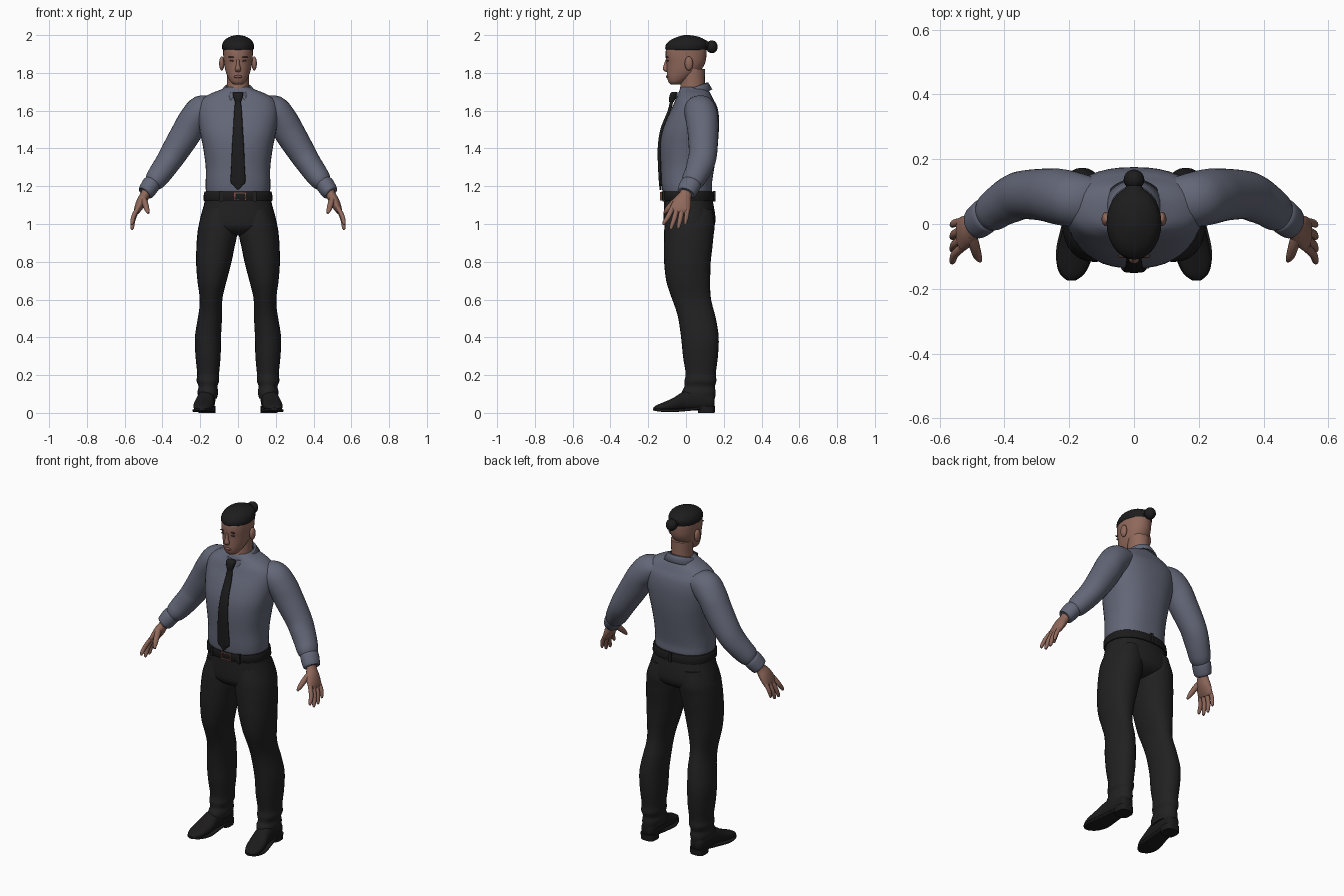
import bpy, bmesh, math
from mathutils import Vector


def material(name, rgb):
    m = bpy.data.materials.new(name)
    m.diffuse_color = (*rgb, 1)
    return m


SKIN = material("skin", (0.28, 0.14, 0.105))
LIP = material("lip", (0.22, 0.09, 0.075))
BROW = material("brow", (0.05, 0.028, 0.022))
HAIR = material("hair", (0.012, 0.012, 0.013))
SHIRT = material("shirt_blue_grey", (0.125, 0.135, 0.185))
TIE = material("tie_black", (0.012, 0.012, 0.013))
TROUSER = material("trouser_black", (0.015, 0.015, 0.015))
LEATHER = material("leather_black", (0.012, 0.011, 0.011))
COPPER = material("buckle_copper", (0.2, 0.09, 0.07))


def finish(name, bm, mat, mirror=False, angle=50):
    bmesh.ops.recalc_face_normals(bm, faces=bm.faces)
    me = bpy.data.meshes.new(name)
    bm.to_mesh(me)
    bm.free()
    me.materials.append(mat)
    me.shade_smooth()
    me.set_sharp_from_angle(angle=math.radians(angle))
    ob = bpy.data.objects.new(name, me)
    bpy.context.collection.objects.link(ob)
    if mirror:
        mod = ob.modifiers.new("mirror", 'MIRROR')
        mod.use_mirror_merge = False
    return ob


def smooth_keys(keys, steps):
    """Catmull-Rom interpolation of key sections."""
    out = []
    for i in range(len(keys) - 1):
        a, b, c, d = (keys[max(0, min(len(keys) - 1, i + k))] for k in (-1, 0, 1, 2))
        for s in range(steps):
            t = s / steps
            out.append([q + 0.5 * t * (r - p + t * (2 * p - 5 * q + 4 * r - s4 + t * (3 * (q - r) + s4 - p)))
                        for p, q, r, s4 in zip(a, b, c, d)])
    return out + [list(keys[-1])]


def loft(name, keys, mat, mirror=False, axis=None, ref=(0, 1, 0), n=28, steps=4, power=2.0):
    """Skin through sections (x, y, z, half_width, half_depth)."""
    rows = smooth_keys(keys, steps)
    pts = [Vector(r[:3]) for r in rows]
    bm = bmesh.new()
    rings = []
    for i, r in enumerate(rows):
        t = Vector(axis) if axis else (pts[min(i + 1, len(pts) - 1)] - pts[max(i - 1, 0)])
        t.normalize()
        v = Vector(ref)
        v = (v - t * v.dot(t)).normalized()
        u = v.cross(t)
        a, b = max(r[3], 0.001), max(r[4], 0.001)
        ring = []
        for j in range(n):
            c, s = math.cos(2 * math.pi * j / n), math.sin(2 * math.pi * j / n)
            cu = math.copysign(abs(c) ** (2 / power), c)
            sv = math.copysign(abs(s) ** (2 / power), s)
            ring.append(bm.verts.new(pts[i] + u * (a * cu) + v * (b * sv)))
        rings.append(ring)
    for lo, hi in zip(rings, rings[1:]):
        for j in range(n):
            k = (j + 1) % n
            bm.faces.new((lo[j], lo[k], hi[k], hi[j]))
    bm.faces.new(rings[0][::-1])
    bm.faces.new(rings[-1])
    return finish(name, bm, mat, mirror)


def body(keys):
    """Centred sections from (z, half_width, front, back)."""
    return [(0, (f + b) / 2, z, w, (b - f) / 2) for z, w, f, b in keys]


def ball(name, loc, size, mat, mirror=False):
    bm = bmesh.new()
    bmesh.ops.create_uvsphere(bm, u_segments=20, v_segments=12, radius=1)
    for v in bm.verts:
        v.co = Vector(loc) + Vector(c * s for c, s in zip(v.co, size))
    return finish(name, bm, mat, mirror)


def block(name, loc, size, mat, mirror=False):
    bm = bmesh.new()
    bmesh.ops.create_cube(bm, size=1)
    for v in bm.verts:
        v.co = Vector(loc) + Vector(c * s for c, s in zip(v.co, size))
    return finish(name, bm, mat, mirror, 30)


UP = (0, 0, 1)

# Head, neck and face
loft("head", body([(1.738, .02, -.08, -.03), (1.75, .038, -.092, -.01), (1.775, .053, -.1, .03),
                   (1.81, .066, -.102, .075), (1.85, .074, -.103, .1), (1.89, .078, -.108, .108),
                   (1.93, .078, -.104, .108), (1.965, .066, -.08, .09), (1.985, .04, -.04, .05)]),
     SKIN, axis=UP, power=2.1)
loft("neck", body([(1.66, .066, -.035, .11), (1.73, .058, -.03, .1), (1.82, .06, -.02, .1)]), SKIN, axis=UP)
loft("nose", [(0, -.102, 1.872, .007, .006), (0, -.106, 1.845, .009, .011),
              (0, -.107, 1.82, .016, .016), (0, -.102, 1.806, .011, .008)], SKIN, axis=UP, n=14)
ball("lips", (0, -.099, 1.78), (.022, .008, .008), LIP)
ball("eyes", (.032, -.096, 1.864), (.012, .005, .005), BROW, True)
ball("eyebrows", (.033, -.099, 1.884), (.018, .006, .0035), BROW, True)
ball("ears", (.086, .015, 1.85), (.014, .022, .037), SKIN, True)

# Hair swept into a bun
loft("hair", body([(1.922, .08, -.106, .11), (1.93, .084, -.11, .113), (1.952, .083, -.105, .115),
                   (1.975, .07, -.08, .1), (1.992, .042, -.04, .065), (2.0, .01, -.01, .02)]), HAIR, axis=UP)
loft("hair_tail", [(0, .06, 1.965, .05, .025), (0, .1, 1.95, .034, .026), (0, .125, 1.942, .018, .018)],
     HAIR, axis=(0, 1, 0), ref=UP)
ball("hair_bun", (0, .137, 1.938), (.032, .031, .034), HAIR)

# Shirt body, sleeves and cuffs
loft("shirt_body", body([(1.15, .162, -.118, .128), (1.175, .17, -.125, .138), (1.22, .171, -.13, .138),
                         (1.3, .171, -.133, .15), (1.4, .184, -.137, .165), (1.48, .2, -.128, .173),
                         (1.56, .212, -.1, .175), (1.62, .212, -.072, .165), (1.66, .19, -.055, .145),
                         (1.69, .145, -.04, .13), (1.712, .09, -.033, .117), (1.725, .065, -.025, .105)]),
     SHIRT, axis=UP, n=40, power=2.35)
loft("sleeves", [(.12, .065, 1.62, .055, .075), (.185, .075, 1.6, .084, .085), (.235, .085, 1.55, .08, .086),
                 (.275, .09, 1.48, .08, .081), (.34, .09, 1.375, .072, .075), (.375, .078, 1.32, .066, .073),
                 (.41, .058, 1.27, .062, .066), (.44, .036, 1.23, .055, .06), (.46, .022, 1.208, .04, .046)],
     SHIRT, True)
loft("cuffs", [(.452, .03, 1.22, .042, .05), (.458, .026, 1.212, .048, .055), (.475, .012, 1.186, .047, .054),
               (.488, .002, 1.166, .043, .05), (.491, 0, 1.162, .036, .042)], SHIRT, True, steps=3)

# Folded collar with a V gap at the front
bm = bmesh.new()
rows = []
N = 40
for i in range(N + 1):
    f = i / N
    top = math.radians(8 + 344 * f)
    low = math.radians(30 + 300 * f)
    back = (1 - math.cos(top)) / 2
    zt = 1.69 + .055 * back
    tip = .022 * max(0, math.cos(top)) ** 4
    row = []
    for ang, rx, ry, z in ((top, .066, .074, zt - .02), (top, .068, .077, zt),
                           (top, .074, .083, zt), (low, .1, .103, zt - .034 - tip)):
        row.append(bm.verts.new((rx * math.sin(ang), .033 - ry * math.cos(ang), z)))
    rows.append(row)
for a, b in zip(rows, rows[1:]):
    for k in range(3):
        bm.faces.new((a[k], b[k], b[k + 1], a[k + 1]))
collar = finish("collar", bm, SHIRT)
solid = collar.modifiers.new("thickness", 'SOLIDIFY')
solid.thickness = .008
solid.offset = 0

# Tie
loft("tie_knot", [(0, -.062, 1.698, .022, .014), (0, -.066, 1.69, .028, .018), (0, -.073, 1.665, .022, .017),
                  (0, -.077, 1.645, .015, .012)], TIE, axis=UP, n=16, power=3)
loft("tie_blade", [(0, -.075, 1.66, .014, .008), (0, -.088, 1.6, .02, .009), (0, -.127, 1.5, .026, .009),
                   (0, -.142, 1.4, .032, .008), (0, -.14, 1.3, .036, .008), (0, -.136, 1.225, .039, .008),
                   (0, -.135, 1.205, .024, .007), (0, -.135, 1.18, .002, .004)], TIE, axis=UP, n=16, power=3)

# Hands with fingers and thumbs
loft("palms", [(.478, .01, 1.19, .028, .034), (.492, -.003, 1.155, .025, .033), (.51, -.018, 1.12, .027, .047),
               (.53, -.031, 1.08, .02, .053), (.537, -.035, 1.06, .012, .045)], SKIN, True)
for finger, yb, yt, zt, r in (("little", .008, -.003, .995, .011), ("ring", -.02, -.04, .973, .012),
                              ("middle", -.047, -.078, .97, .012), ("index", -.072, -.115, .995, .012)):
    ym, zm = (yb + yt) / 2, (1.085 + zt) / 2
    loft(finger + "_fingers", [(.53, yb, 1.085, r, r * 1.1), (.553, ym, zm, r, r * 1.1),
                               (.56, yt, zt + .012, r * .8, r * .8), (.561, yt, zt, r * .35, r * .35)],
         SKIN, True, n=12)
loft("thumbs", [(.503, -.03, 1.14, .016, .02), (.492, -.068, 1.11, .016, .017), (.482, -.1, 1.077, .013, .013),
                (.474, -.114, 1.057, .006, .006)], SKIN, True, n=12)

# Trousers: hips and legs
loft("trouser_hips", body([(1.16, .17, -.117, .132), (1.1, .181, -.117, .146), (1.03, .2, -.118, .156),
                           (.985, .2, -.112, .148), (.955, .13, -.085, .115), (.94, .05, -.04, .07)][::-1]),
     TROUSER, axis=UP, n=36, power=2.25)
legs = [(1.08, .02, .175, -.1, .14), (1.0, .004, .206, -.113, .152), (.94, .005, .216, -.116, .146),
        (.88, .018, .22, -.117, .14), (.8, .034, .222, -.116, .131), (.7, .06, .215, -.105, .128),
        (.62, .08, .204, -.08, .13), (.56, .085, .204, -.058, .142), (.5, .085, .213, -.041, .158),
        (.4, .09, .228, -.026, .173), (.3, .092, .225, -.016, .169), (.21, .1, .216, -.002, .158),
        (.17, .1, .219, -.008, .161), (.14, .109, .209, -.008, .153)]
hems = [(.11, .105, .214, -.022, .157), (.075, .112, .21, -.024, .153)]
loft("trouser_legs", [((a + b) / 2, (f + k) / 2, z, (b - a) / 2, (k - f) / 2)
                      for z, a, b, f, k in (legs + hems)[::-1]], TROUSER, True, axis=UP, power=2.15)

# Belt, loops and buckle
loft("belt", body([(1.122, .178, -.122, .146), (1.127, .183, -.128, .15), (1.166, .18, -.131, .146),
                   (1.171, .174, -.126, .14)]), LEATHER, axis=UP, n=40, steps=2, power=2.3)
block("front_belt_loops", (.09, -.116, 1.147), (.014, .016, .056), TROUSER, True)
block("back_belt_loop", (0, .15, 1.147), (.016, .012, .056), TROUSER)
for side, x in (("left", -.018), ("right", .042)):
    block("buckle_bar_" + side, (x, -.132, 1.147), (.008, .01, .044), COPPER)
for level, z in (("lower", 1.129), ("upper", 1.165)):
    block("buckle_bar_" + level, (.012, -.132, z), (.06, .009, .006), COPPER)

# Shoes with soles and heels
loft("shoes", [(.163, .15, .06, .025, .03), (.163, .13, .064, .04, .045), (.166, .06, .068, .046, .056),
               (.172, -.01, .064, .047, .05), (.18, -.07, .044, .053, .034), (.187, -.12, .033, .049, .023),
               (.191, -.155, .026, .034, .015), (.193, -.172, .022, .012, .007)],
     LEATHER, True, axis=(0, -1, 0), ref=UP, power=2.3)
loft("soles", [(.165, .08, .026, .04, .008), (.172, .01, .018, .048, .008), (.181, -.07, .012, .058, .008),
               (.187, -.12, .013, .052, .008), (.191, -.155, .016, .037, .007), (.193, -.175, .018, .012, .005)],
     LEATHER, True, axis=(0, -1, 0), ref=UP, power=5)
loft("shoe_heels", [(.164, .108, 0, .044, .044), (.164, .108, .036, .046, .046)],
     LEATHER, True, axis=UP, steps=1, power=3)
